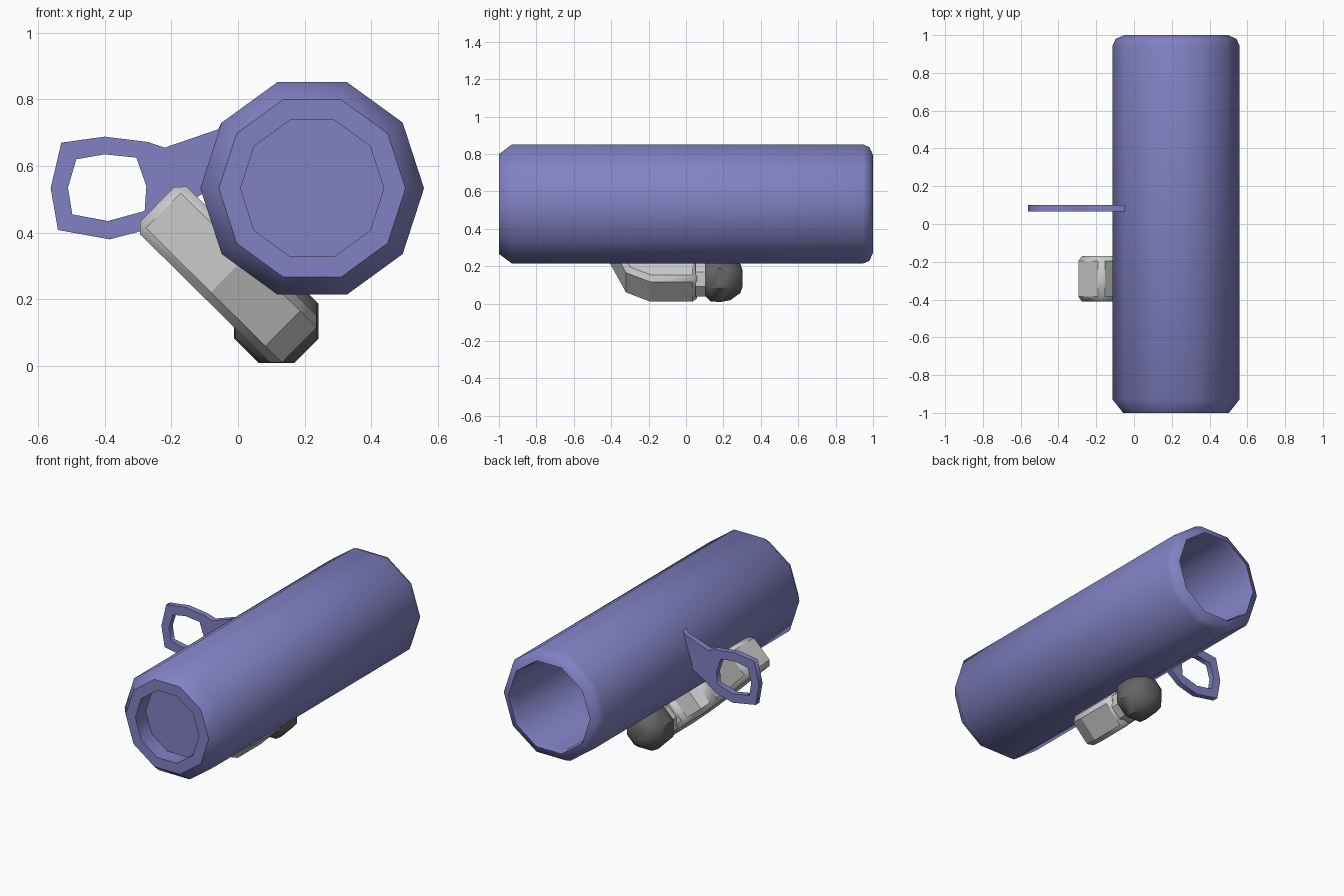
import bpy, bmesh, math
from mathutils import Vector

if "Cube" in bpy.data.objects:
    bpy.data.objects.remove(bpy.data.objects["Cube"])


def material(name, rgb):
    m = bpy.data.materials.new(name)
    m.diffuse_color = (*rgb, 1)
    m.use_nodes = True
    m.node_tree.nodes["Principled BSDF"].inputs["Base Color"].default_value = m.diffuse_color
    return m


BLUE = material("blue_paint", (0.22, 0.22, 0.55))
DARK = material("dark_grey", (0.13, 0.13, 0.13))


def finish(name, bm, mat=None, smooth=None):
    bmesh.ops.recalc_face_normals(bm, faces=bm.faces)
    me = bpy.data.meshes.new(name)
    bm.to_mesh(me)
    bm.free()
    ob = bpy.data.objects.new(name, me)
    bpy.context.collection.objects.link(ob)
    if mat:
        me.materials.append(mat)
    if smooth:
        bpy.ops.object.select_all(action='DESELECT')
        ob.select_set(True)
        bpy.context.view_layer.objects.active = ob
        bpy.ops.object.shade_smooth_by_angle(angle=math.radians(smooth))
    return ob


def lathe_y(name, cx, cz, profile, sides, mat, smooth, turn=0):
    """Rings of (radius, y) around a y axis, capped at both ends."""
    bm = bmesh.new()
    rings = []
    for r, y in profile:
        rings.append([bm.verts.new((cx + r * math.cos(turn + math.tau * i / sides), y,
                                    cz + r * math.sin(turn + math.tau * i / sides)))
                      for i in range(sides)])
    for a, b in zip(rings, rings[1:]):
        for i in range(sides):
            j = (i + 1) % sides
            bm.faces.new((a[i], a[j], b[j], b[i]))
    bm.faces.new(rings[0])
    bm.faces.new(rings[-1])
    return finish(name, bm, mat, smooth)


# Ten-sided tube: shallow front recess, deep hollow from the back
lathe_y("tube", 0.2225, 0.533,
        [(0.215, -0.90), (0.215, -1.0), (0.28, -1.0), (0.3355, -0.93),
         (0.3355, 0.945), (0.32, 0.98), (0.275, 1.0), (0.265, 0.96), (0.265, -0.85)],
        10, BLUE, 45)

# Flat sight ring with its bracket
outer = [(-0.05, 0.73), (-0.06, 0.71), (-0.22, 0.655), (-0.27, 0.672), (-0.40, 0.688),
         (-0.53, 0.67), (-0.562, 0.533), (-0.54, 0.408), (-0.385, 0.38),
         (-0.27, 0.41), (-0.22, 0.45), (-0.10, 0.52), (-0.055, 0.55)]
hole = [(-0.485, 0.62), (-0.40, 0.635), (-0.305, 0.625), (-0.275, 0.54),
        (-0.28, 0.465), (-0.39, 0.435), (-0.497, 0.455), (-0.51, 0.535)]
cu = bpy.data.curves.new("sight_ring", 'CURVE')
cu.dimensions = '2D'
cu.fill_mode = 'BOTH'
cu.extrude = 0.0175
for pts in (outer, hole):
    sp = cu.splines.new('POLY')
    sp.points.add(len(pts) - 1)
    for p, (x, z) in zip(sp.points, pts):
        p.co = (x, z, 0, 1)
    sp.use_cyclic_u = True
ring = bpy.data.objects.new("sight_ring", cu)
ring.rotation_euler = (math.pi / 2, 0, 0)
ring.location = (0, 0.0825, 0)
bpy.context.collection.objects.link(ring)
cu.materials.append(BLUE)
bpy.ops.object.select_all(action='DESELECT')
ring.select_set(True)
bpy.context.view_layer.objects.active = ring
bpy.ops.object.convert(target='MESH')

# Elbow-shaped grip: L profile (distance down the slope, y), thickened across it
start = Vector((-0.2425, 0, 0.485))
down = Vector((0.711, 0, -0.703))
across = Vector((0.703, 0, 0.711))
profile = [(0, -0.41), (0.30, -0.41), (0.53, -0.32), (0.60, -0.19), (0.60, 0.06),
           (0.37, 0.06), (0.37, -0.10), (0.32, -0.17), (0, -0.17)]
bm = bmesh.new()
sides = [[bm.verts.new(start + down * s + across * w + Vector((0, y, 0))) for s, y in profile]
         for w in (-0.1, 0.1)]
n = len(profile)
bm.faces.new(sides[0])
bm.faces.new(sides[1])
for i in range(n):
    j = (i + 1) % n
    bm.faces.new((sides[0][i], sides[0][j], sides[1][j], sides[1][i]))
bmesh.ops.recalc_face_normals(bm, faces=bm.faces)
grip = finish("elbow_grip", bm, None, 20)
bev = grip.modifiers.new("chamfer", 'BEVEL')
bev.width = 0.026
bev.segments = 1
bev.limit_method = 'ANGLE'
bev.angle_limit = math.radians(50)

# Collar and rounded knob at the back of the grip
lathe_y("collar", 0.115, 0.13, [(0.10, 0.05), (0.10, 0.13)], 8, None, 30, math.pi / 8)
lathe_y("knob", 0.115, 0.135,
        [(0.105, 0.105), (0.132, 0.13), (0.137, 0.18), (0.127, 0.235), (0.085, 0.29), (0.045, 0.303)],
        8, DARK, 40, math.pi / 8)
